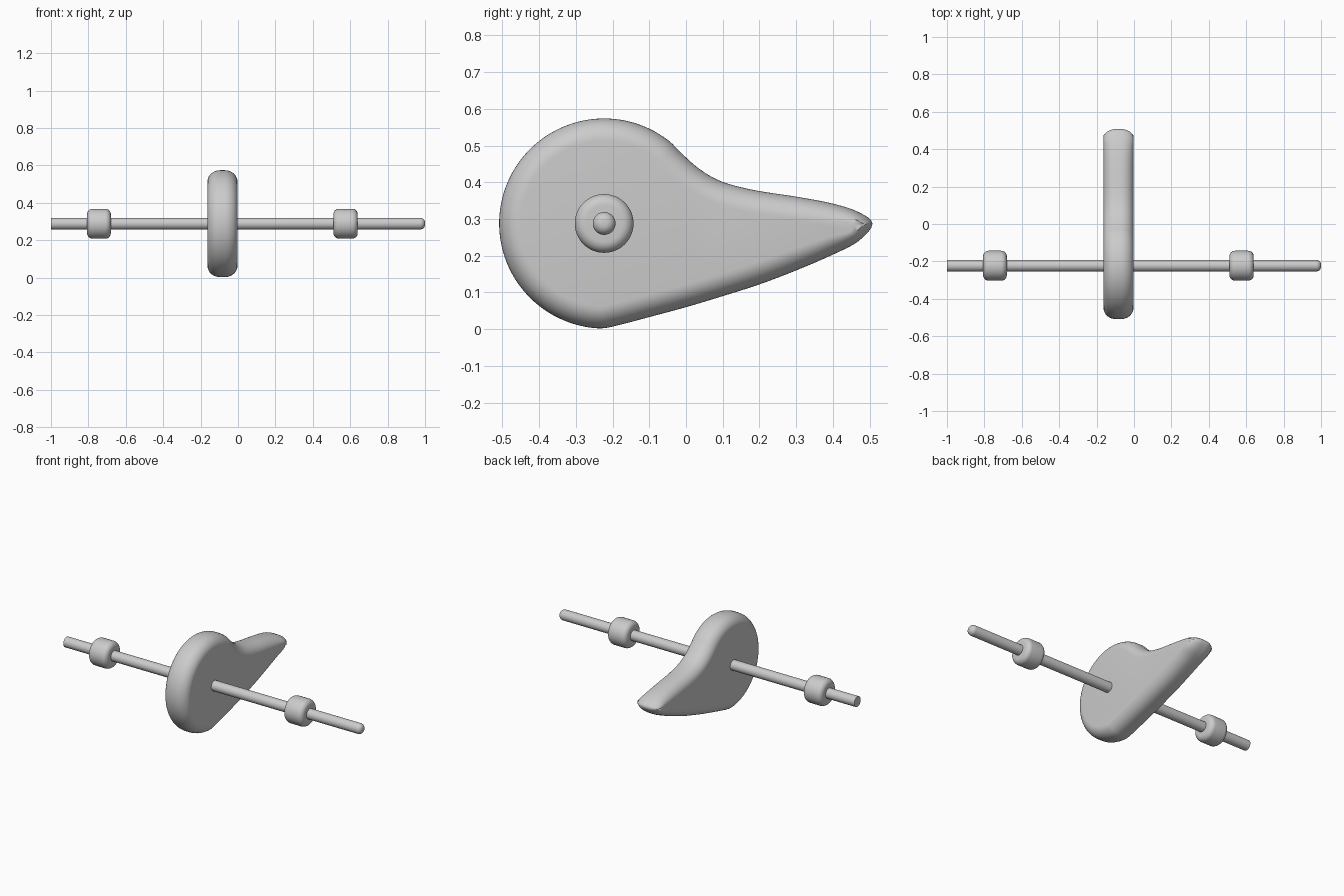
import bpy, bmesh, math
from mathutils import Vector

cube = bpy.data.objects.get("Cube")
if cube:
    bpy.data.objects.remove(cube, do_unlink=True)

AXIS_Y, AXIS_Z = -0.223, 0.288

steel = bpy.data.materials.new("plain_grey")
steel.use_nodes = True
GREY = (0.6, 0.6, 0.6, 1)
steel.diffuse_color = GREY
steel.node_tree.nodes["Principled BSDF"].inputs["Base Color"].default_value = GREY


def build(name, rings):
    """Skin closed rings of points lying one after another along x, and cap both ends."""
    bm = bmesh.new()
    loops = [[bm.verts.new(p) for p in ring] for ring in rings]
    n = len(loops[0])
    for a, b in zip(loops, loops[1:]):
        for i in range(n):
            j = (i + 1) % n
            bm.faces.new((a[i], a[j], b[j], b[i]))
    bm.faces.new(loops[0][::-1])
    bm.faces.new(loops[-1])
    bmesh.ops.recalc_face_normals(bm, faces=bm.faces)
    mesh = bpy.data.meshes.new(name)
    bm.to_mesh(mesh)
    bm.free()
    mesh.materials.append(steel)
    obj = bpy.data.objects.new(name, mesh)
    bpy.context.collection.objects.link(obj)
    bpy.ops.object.select_all(action="DESELECT")
    obj.select_set(True)
    bpy.context.view_layer.objects.active = obj
    bpy.ops.object.shade_smooth_by_angle(angle=math.radians(40))


def lathe(name, profile, sides=48):
    """Turn an (x, radius) profile about the shaft axis."""
    angles = [math.tau * i / sides for i in range(sides)]
    build(name, [[(x, AXIS_Y + r * math.cos(a), AXIS_Z + r * math.sin(a))
                  for a in angles] for x, r in profile])


def fillet(x, r, size, side, steps=8):
    """Quarter-round profile ending at x; side is -1 for the start, 1 for the end."""
    turn = [math.pi / 2 * i / steps for i in range(steps + 1)]
    pts = [(x - side * size * (1 - math.sin(a)), r - size * (1 - math.cos(a))) for a in turn]
    return pts if side > 0 else pts[::-1]


# Shaft: flat on one end, rounded on the other
lathe("shaft", [(-1, 0.031)] + fillet(1, 0.031, 0.026, 1))

# Two rounded collars
for name, start, end in (("right_collar", -0.807, -0.68), ("left_collar", 0.51, 0.64)):
    lathe(name, fillet(start, 0.08, 0.03, -1) + fillet(end, 0.08, 0.03, 1))

# Cam outline: round lobe, then the nose, each point as (y, z, edge inset)
outline = []
for deg in range(268, 44, -12):
    a = math.radians(deg)
    outline.append(Vector((AXIS_Y + 0.286 * math.cos(a), AXIS_Z + 0.286 * math.sin(a), 0.06)))
nose = [(-0.01, 0.477, 0.06), (0.04, 0.434, 0.06), (0.1, 0.401, 0.06), (0.19, 0.378, 0.06),
        (0.3, 0.361, 0.058), (0.4, 0.342, 0.05), (0.47, 0.319, 0.035), (0.508, 0.287, 0.05),
        (0.47, 0.24, 0.035), (0.4, 0.203, 0.05), (0.3, 0.16, 0.058), (0.2, 0.122, 0.06),
        (0.1, 0.09, 0.06), (0, 0.06, 0.06), (-0.1, 0.033, 0.06), (-0.18, 0.012, 0.06)]
outline += [Vector(p) for p in nose]


def smooth_loop(points, steps=4):
    """Closed Catmull-Rom curve through the points."""
    out, n = [], len(points)
    for i in range(n):
        p, q, r, s = (points[(i + k) % n] for k in (-1, 0, 1, 2))
        for k in range(steps):
            t = k / steps
            out.append(0.5 * (2 * q + (r - p) * t + (2 * p - 5 * q + 4 * r - s) * t**2
                              + (3 * q - p - 3 * r + s) * t**3))
    return out


curve = smooth_loop(outline)
inward = []
for i, p in enumerate(curve):
    d = curve[(i + 1) % len(curve)] - curve[i - 1]
    inward.append(Vector((d.y, -d.x)).normalized() * p.z)

# Cam body with a deep rounded rim on both sides
MID, HALF, DEPTH, STEPS = -0.083, 0.08, 0.068, 10
side = [(HALF - DEPTH * (1 - math.sin(a)), 1 - math.cos(a))
        for a in (math.pi / 2 * i / STEPS for i in range(STEPS + 1))]
layers = [(-x, f) for x, f in side[::-1]] + side
build("cam", [[(MID + x, p.x + f * v.x, p.y + f * v.y) for p, v in zip(curve, inward)]
              for x, f in layers])
